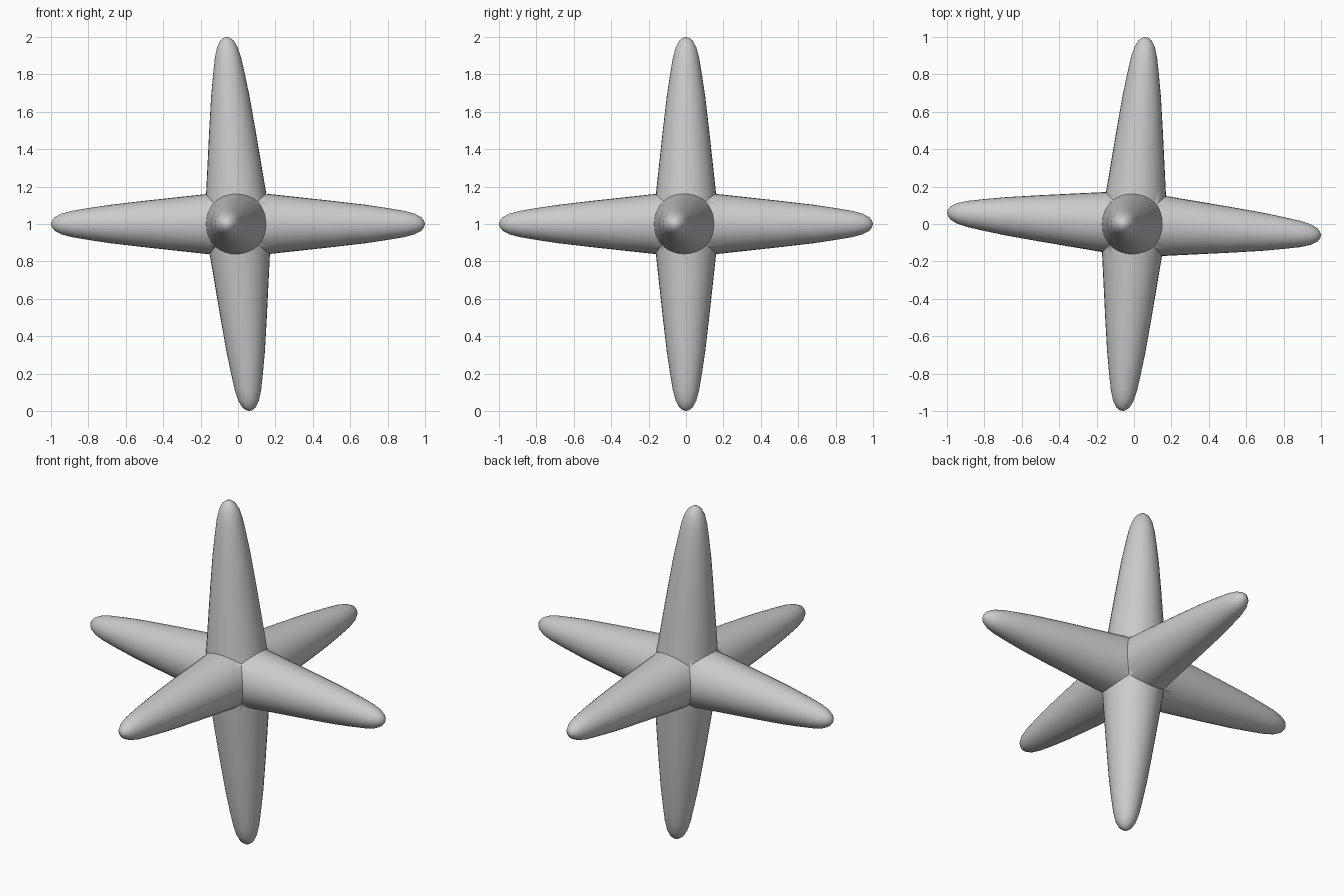
import bpy, bmesh, math
from mathutils import Vector

if "Cube" in bpy.data.objects:
    bpy.data.objects.remove(bpy.data.objects["Cube"])

# Half profile of a spike: (distance from centre, radius)
PROFILE = [(0, 0.178), (0.17, 0.16), (0.5, 0.124), (0.68, 0.103), (0.8, 0.085),
           (0.89, 0.07), (0.945, 0.055), (0.98, 0.036), (0.995, 0.017)]
SIDES = 32
LEAN = 0.06


def spindle(name, axis, lean, u, v):
    """Double-ended spike along axis, sheared sideways by lean."""
    axis, lean, u, v = map(Vector, (axis, lean, u, v))
    centre = Vector((0, 0, 1))
    rings = [(-t, r) for t, r in PROFILE[:0:-1]] + PROFILE
    bm = bmesh.new()
    loops = []
    for t, r in rings:
        c = centre + (axis + lean) * t
        loops.append([bm.verts.new(c + (u * math.cos(a) + v * math.sin(a)) * r)
                      for a in (2 * math.pi * i / SIDES for i in range(SIDES))])
    for a, b in zip(loops, loops[1:]):
        for i in range(SIDES):
            j = (i + 1) % SIDES
            bm.faces.new((a[i], a[j], b[j], b[i]))
    # Rounded ends
    for loop, s in ((loops[0], -1), (loops[-1], 1)):
        tip = bm.verts.new(centre + (axis + lean) * s)
        for i in range(SIDES):
            bm.faces.new((loop[i], loop[(i + 1) % SIDES], tip))
    bmesh.ops.recalc_face_normals(bm, faces=bm.faces)
    mesh = bpy.data.meshes.new(name)
    bm.to_mesh(mesh)
    bm.free()
    ob = bpy.data.objects.new(name, mesh)
    bpy.context.collection.objects.link(ob)
    return ob


X, Y, Z = (1, 0, 0), (0, 1, 0), (0, 0, 1)
star = spindle("six_point_spike", Z, (-LEAN, 0, 0), X, Y)
others = [spindle("side_spikes", X, (0, -LEAN, 0), Y, Z),
          spindle("depth_spikes", Y, (LEAN, 0, 0), Z, X)]

# Merge into one body with crisp seams
bpy.context.view_layer.objects.active = star
for ob in others:
    mod = star.modifiers.new("union", 'BOOLEAN')
    mod.operation = 'UNION'
    mod.solver = 'EXACT'
    mod.object = ob
    bpy.ops.object.modifier_apply(modifier=mod.name)
    bpy.data.objects.remove(ob)

bpy.ops.object.select_all(action='DESELECT')
star.select_set(True)
bpy.ops.object.shade_smooth_by_angle(angle=math.radians(48))
